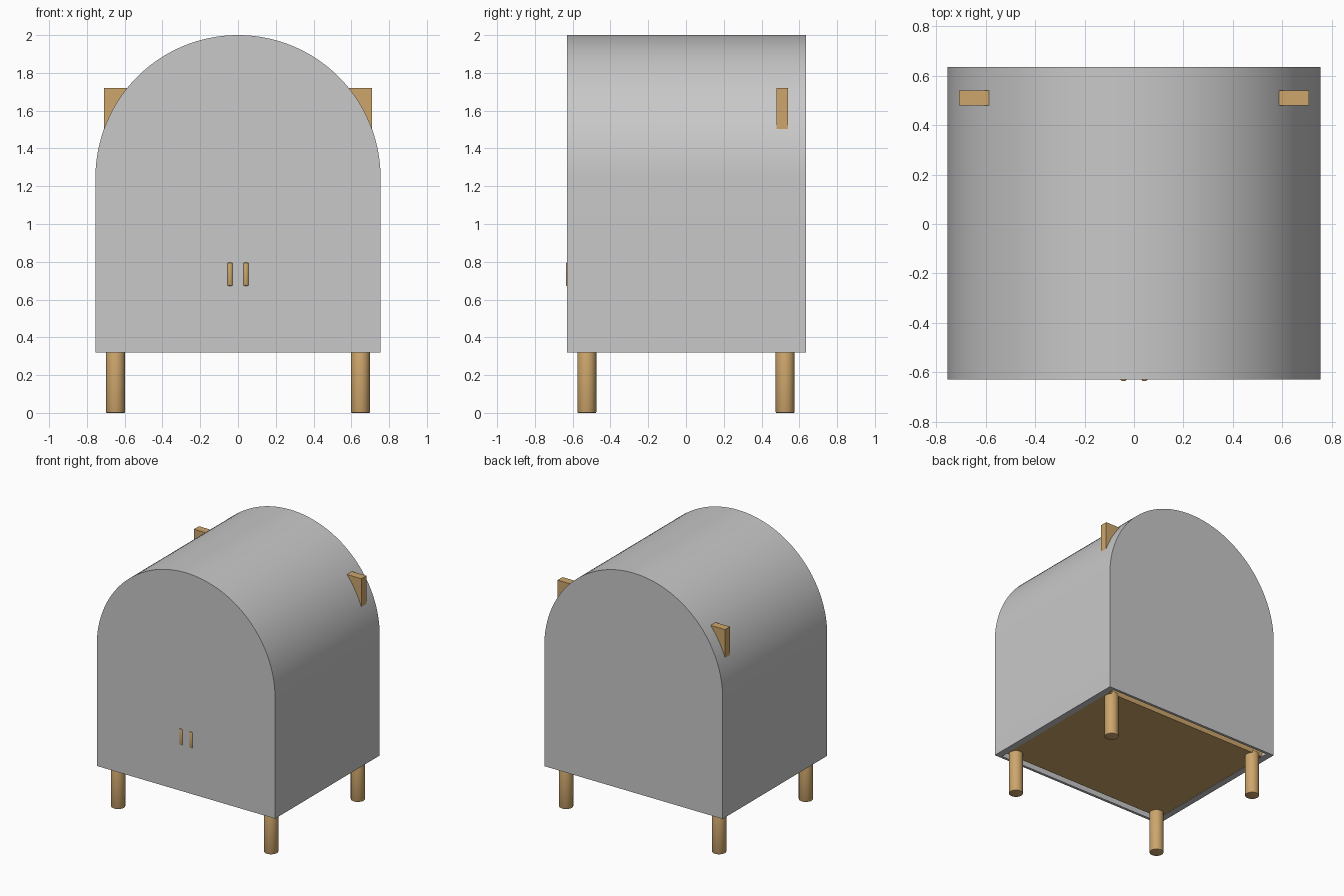
import bpy, bmesh, math

cube = bpy.data.objects.get("Cube")
if cube:
    bpy.data.objects.remove(cube, do_unlink=True)


def material(name, rgb):
    m = bpy.data.materials.new(name)
    m.use_nodes = True
    m.diffuse_color = (*rgb, 1)
    bsdf = next(n for n in m.node_tree.nodes if n.type == 'BSDF_PRINCIPLED')
    bsdf.inputs["Base Color"].default_value = (*rgb, 1)
    return m


GREY = material("light grey", (0.58, 0.58, 0.58))
WOOD = material("light oak", (0.61, 0.38, 0.15))


def finish(name, bm, mat, smooth=False):
    bmesh.ops.recalc_face_normals(bm, faces=bm.faces)
    mesh = bpy.data.meshes.new(name)
    bm.to_mesh(mesh)
    bm.free()
    mesh.materials.append(mat)
    obj = bpy.data.objects.new(name, mesh)
    bpy.context.collection.objects.link(obj)
    if smooth:
        bpy.ops.object.select_all(action='DESELECT')
        obj.select_set(True)
        bpy.context.view_layer.objects.active = obj
        bpy.ops.object.shade_smooth_by_angle(angle=math.radians(30))
    return obj


def prism(bm, profile, y0, y1, open_bottom=False):
    """Extrude an x-z profile along y; returns the front and back rings."""
    front = [bm.verts.new((x, y0, z)) for x, z in profile]
    back = [bm.verts.new((x, y1, z)) for x, z in profile]
    bm.faces.new(front)
    bm.faces.new(back)
    n = len(profile)
    for i in range(n - 1 if open_bottom else n):
        j = (i + 1) % n
        bm.faces.new((front[i], front[j], back[j], back[i]))
    return front, back


def box(name, mat, x0, x1, y0, y1, z0, z1):
    bm = bmesh.new()
    prism(bm, [(x0, z0), (x1, z0), (x1, z1), (x0, z1)], y0, y1)
    return finish(name, bm, mat)


def rod(name, x, y, z0, z1, radius, bevel, segments=32):
    bm = bmesh.new()
    bmesh.ops.create_cone(bm, cap_ends=True, segments=segments, radius1=radius,
                          radius2=radius, depth=z1 - z0)
    caps = [e for e in bm.edges if abs(e.verts[0].co.z - e.verts[1].co.z) < 1e-5]
    bmesh.ops.bevel(bm, geom=caps, offset=bevel, segments=2, affect='EDGES', profile=0.5)
    bmesh.ops.translate(bm, verts=bm.verts, vec=(x, y, (z0 + z1) / 2))
    return finish(name, bm, WOOD, smooth=True)


# Cabinet dimensions
R, SPRING, BASE = 0.755, 1.245, 0.32
FRONT, BACK, SIDE_WALL, PANEL = -0.63, 0.635, 0.05, 0.02


def arch(radius, steps=64):
    curve = [(radius * math.cos(math.pi * i / steps),
              SPRING + radius * math.sin(math.pi * i / steps)) for i in range(steps + 1)]
    return [(radius, BASE)] + curve + [(-radius, BASE)]


# Hollow arched cabinet, open underneath
bm = bmesh.new()
outer = prism(bm, arch(R), FRONT, BACK, open_bottom=True)
inner = prism(bm, arch(R - SIDE_WALL), FRONT + PANEL, BACK - PANEL, open_bottom=True)
rim_out = [outer[0][0], outer[0][-1], outer[1][-1], outer[1][0]]
rim_in = [inner[0][0], inner[0][-1], inner[1][-1], inner[1][0]]
for i in range(4):
    j = (i + 1) % 4
    bm.faces.new((rim_out[i], rim_out[j], rim_in[j], rim_in[i]))
finish("arched_cabinet", bm, GREY, smooth=True)

# Wooden floor, with a gap before the front and back panels
box("floor_panel", WOOD, -R + SIDE_WALL, R - SIDE_WALL, -0.56, 0.565, 0.322, 0.37)

for side, sx in (("left", 1), ("right", -1)):
    # Legs
    for end, y in (("front", -0.525), ("back", 0.525)):
        rod(f"{end}_{side}_leg", sx * 0.648, y, 0, 0.34, 0.05, 0.004)
    # Half-sunk door pulls
    rod(f"{side}_door_handle", sx * 0.042, -0.62, 0.673, 0.795, 0.0165, 0.004, 24)
    # Wedge pegs on the shoulders, their inner slope buried in the shell
    bm = bmesh.new()
    prism(bm, [(sx * 0.57, 1.72), (sx * 0.709, 1.72), (sx * 0.709, 1.48)], 0.48, 0.54)
    finish(f"{side}_shoulder_peg", bm, WOOD)
